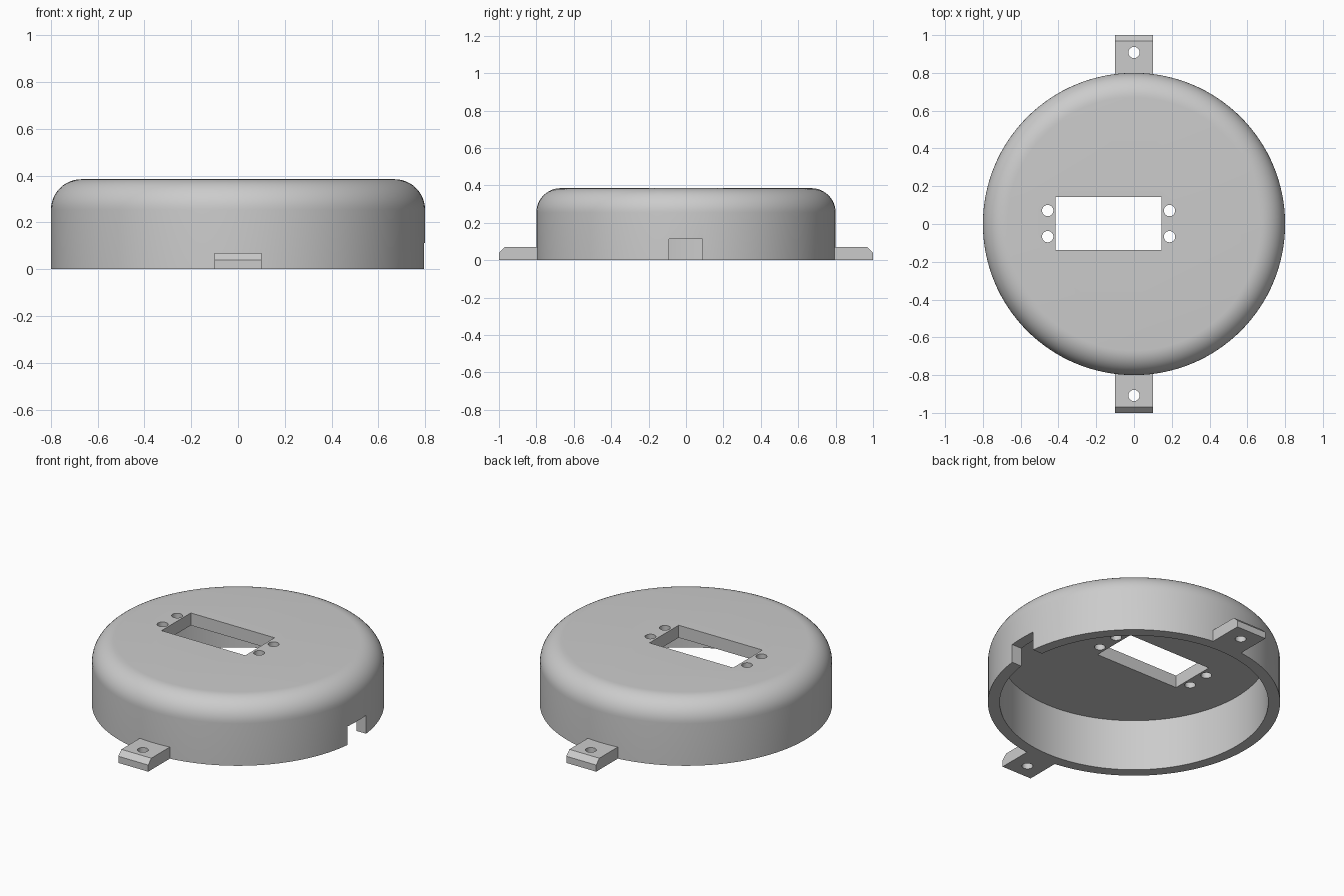
import bpy, bmesh, math
from mathutils import Matrix, Vector

if "Cube" in bpy.data.objects:
    bpy.data.objects.remove(bpy.data.objects["Cube"], do_unlink=True)

GREY = (0.6, 0.6, 0.6, 1.0)
grey = bpy.data.materials.new("light_grey")
grey.use_nodes = True
grey.diffuse_color = GREY
grey.node_tree.nodes["Principled BSDF"].inputs["Base Color"].default_value = GREY


def finish(name, bm):
    bmesh.ops.recalc_face_normals(bm, faces=bm.faces)
    mesh = bpy.data.meshes.new(name)
    bm.to_mesh(mesh)
    bm.free()
    mesh.materials.append(grey)
    obj = bpy.data.objects.new(name, mesh)
    bpy.context.collection.objects.link(obj)
    return obj


def add_box(bm, low, high):
    low, high = Vector(low), Vector(high)
    size = Matrix.Diagonal((*(high - low), 1))
    bmesh.ops.create_cube(bm, size=1, matrix=Matrix.Translation((low + high) / 2) @ size)


def add_hole(bm, x, y, z, depth):
    bmesh.ops.create_cone(bm, cap_ends=True, segments=32, radius1=HOLE, radius2=HOLE,
                          depth=depth, matrix=Matrix.Translation((x, y, z)))


def cut(obj, bm):
    cutter = finish(obj.name + "_cutter", bm)
    cutter.hide_render = True
    mod = obj.modifiers.new("openings", "BOOLEAN")
    mod.operation, mod.solver, mod.object = "DIFFERENCE", "EXACT", cutter
    select(obj)
    bpy.ops.object.modifier_apply(modifier=mod.name)
    bpy.data.objects.remove(cutter, do_unlink=True)
    bpy.ops.object.shade_smooth_by_angle(angle=math.radians(25))


def select(obj):
    bpy.ops.object.select_all(action="DESELECT")
    obj.select_set(True)
    bpy.context.view_layer.objects.active = obj


RADIUS, INNER, HEIGHT, CEILING, FILLET, HOLE = 0.8, 0.735, 0.385, 0.31, 0.13, 0.03

# Round cover: hollow shell with a filleted upper rim
STEPS, SEGMENTS = 12, 128
profile = [(0, CEILING), (INNER, CEILING), (INNER, 0), (RADIUS, 0)]
for i in range(STEPS + 1):
    a = math.pi / 2 * i / STEPS
    profile.append((RADIUS - FILLET + FILLET * math.cos(a),
                    HEIGHT - FILLET + FILLET * math.sin(a)))
profile.append((0, HEIGHT))

bm = bmesh.new()
verts = [bm.verts.new((r, 0, z)) for r, z in profile]
edges = [bm.edges.new(pair) for pair in zip(verts, verts[1:])]
bmesh.ops.spin(bm, geom=verts + edges, cent=(0, 0, 0), axis=(0, 0, 1),
               angle=math.tau, steps=SEGMENTS)
bmesh.ops.remove_doubles(bm, verts=bm.verts, dist=0.0001)
# Merge the flat centre fans into single discs
hubs = [v for v in bm.verts if v.co.xy.length < 0.001]
bmesh.ops.dissolve_verts(bm, verts=hubs)
cover = finish("round_cover", bm)

# Window, four screw holes and cable notch in the cover
bm = bmesh.new()
add_box(bm, (-0.415, -0.137, 0.2), (0.145, 0.142, 0.5))
for x in (-0.457, 0.188):
    for y in (-0.067, 0.071):
        add_hole(bm, x, y, 0.35, 0.3)
add_box(bm, (0.6, -0.09, -0.1), (0.9, 0.087, 0.112))
cut(cover, bm)

# Mounting tabs with a chamfered outer end and a screw hole
for name, side in (("front_tab", -1), ("back_tab", 1)):
    outline = [(0.785, 0), (1, 0), (1, 0.04), (0.97, 0.07), (0.785, 0.07)]
    bm = bmesh.new()
    face = bm.faces.new([bm.verts.new((-0.1, side * y, z)) for y, z in outline])
    extruded = bmesh.ops.extrude_face_region(bm, geom=[face])["geom"]
    bmesh.ops.translate(bm, vec=(0.2, 0, 0),
                        verts=[v for v in extruded if isinstance(v, bmesh.types.BMVert)])
    tab = finish(name, bm)
    bm = bmesh.new()
    add_hole(bm, 0, side * 0.908, 0.03, 0.3)
    cut(tab, bm)
